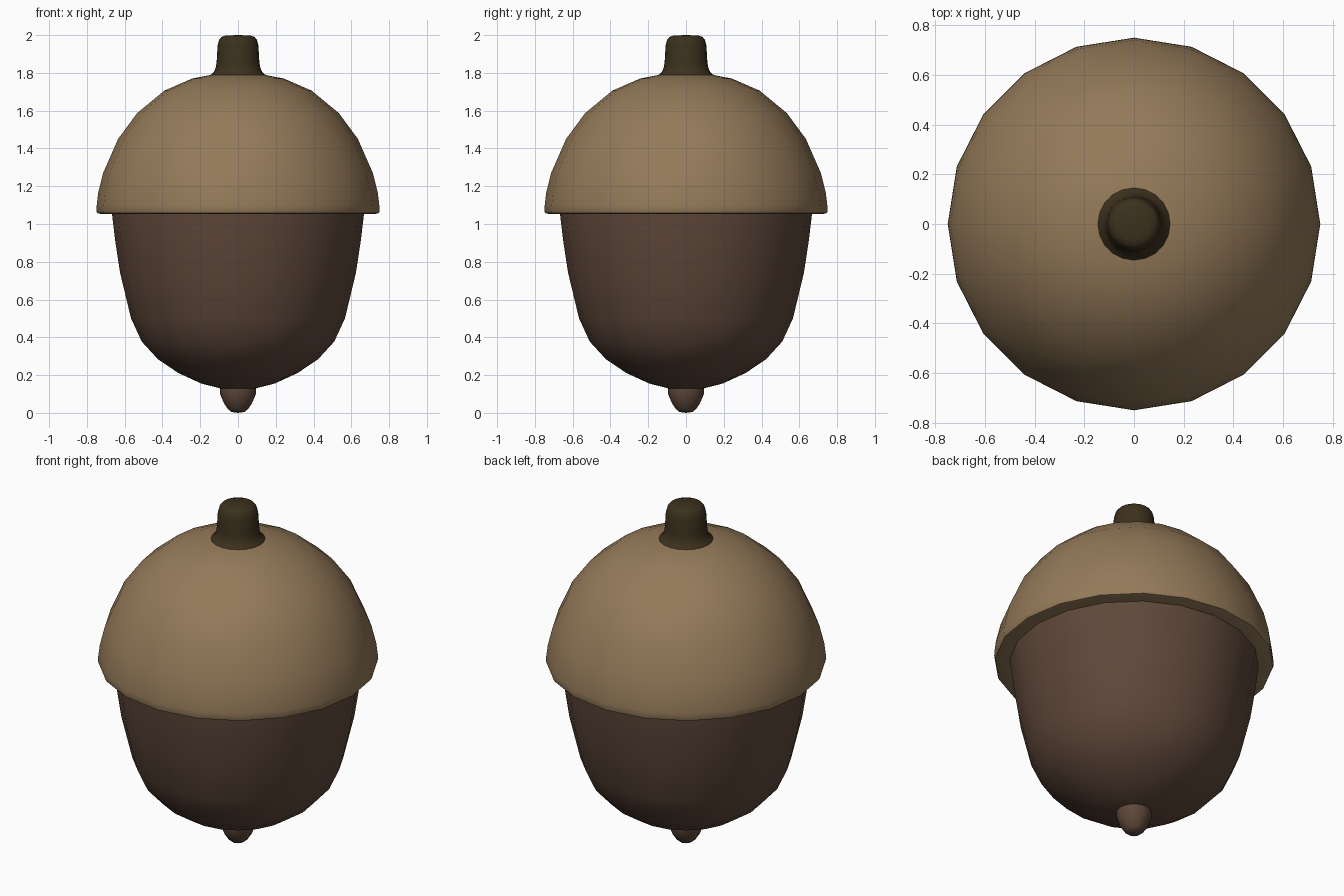
import bpy, bmesh
from math import cos, sin, tau, radians

if "Cube" in bpy.data.objects:
    bpy.data.objects.remove(bpy.data.objects["Cube"])

SIDES = 20


def material(name, color):
    mat = bpy.data.materials.new(name)
    mat.diffuse_color = (*color, 1)
    mat.use_nodes = True
    mat.node_tree.nodes["Principled BSDF"].inputs["Base Color"].default_value = mat.diffuse_color
    return mat


def lathe(name, profile, mat, angle=40):
    """Revolve (radius, height) points around z; radius 0 gives a pole."""
    bm = bmesh.new()
    rings = []
    for r, z in profile:
        if r == 0:
            rings.append([bm.verts.new((0, 0, z))] * SIDES)
        else:
            rings.append([bm.verts.new((r * cos(tau * i / SIDES), r * sin(tau * i / SIDES), z))
                          for i in range(SIDES)])
    for a, b in zip(rings, rings[1:]):
        for i in range(SIDES):
            j = (i + 1) % SIDES
            quad = list(dict.fromkeys((a[i], a[j], b[j], b[i])))
            bm.faces.new(quad)
    bmesh.ops.recalc_face_normals(bm, faces=bm.faces)
    mesh = bpy.data.meshes.new(name)
    bm.to_mesh(mesh)
    bm.free()
    mesh.materials.append(mat)
    obj = bpy.data.objects.new(name, mesh)
    bpy.context.collection.objects.link(obj)
    bpy.ops.object.select_all(action='DESELECT')
    obj.select_set(True)
    bpy.context.view_layer.objects.active = obj
    bpy.ops.object.shade_smooth_by_angle(angle=radians(angle))
    return obj


nut_brown = material("nut_brown", (0.113, 0.064, 0.042))
cap_tan = material("cap_tan", (0.296, 0.195, 0.10))
stem_dark = material("stem_dark", (0.045, 0.030, 0.012))

# Nut body, closed just inside the cap
lathe("nut_body", [(0, 0.12), (0.095, 0.13), (0.196, 0.156), (0.317, 0.212), (0.423, 0.283),
                   (0.51, 0.378), (0.566, 0.5), (0.624, 0.74), (0.65, 0.91),
                   (0.668, 1.06), (0.668, 1.08), (0, 1.08)], nut_brown)

# Pointed tip under the nut
lathe("nut_tip", [(0, 0), (0.035, 0.005), (0.053, 0.02), (0.075, 0.053), (0.095, 0.10),
                  (0.095, 0.13), (0, 0.14)], nut_brown)

# Domed cap with a thin rounded rim
lathe("cap", [(0, 1.805), (0.14, 1.79), (0.243, 1.77), (0.39, 1.706), (0.534, 1.587),
              (0.635, 1.45), (0.714, 1.27), (0.74, 1.165), (0.748, 1.10), (0.75, 1.07),
              (0.745, 1.058), (0.73, 1.054), (0.66, 1.054), (0.655, 1.07)], cap_tan)

# Flared stem
lathe("stem", [(0, 1.78), (0.15, 1.785), (0.128, 1.805), (0.117, 1.83), (0.113, 1.86),
               (0.108, 1.945), (0.10, 1.975), (0.088, 1.99), (0.065, 1.998), (0, 2.0)], stem_dark)
